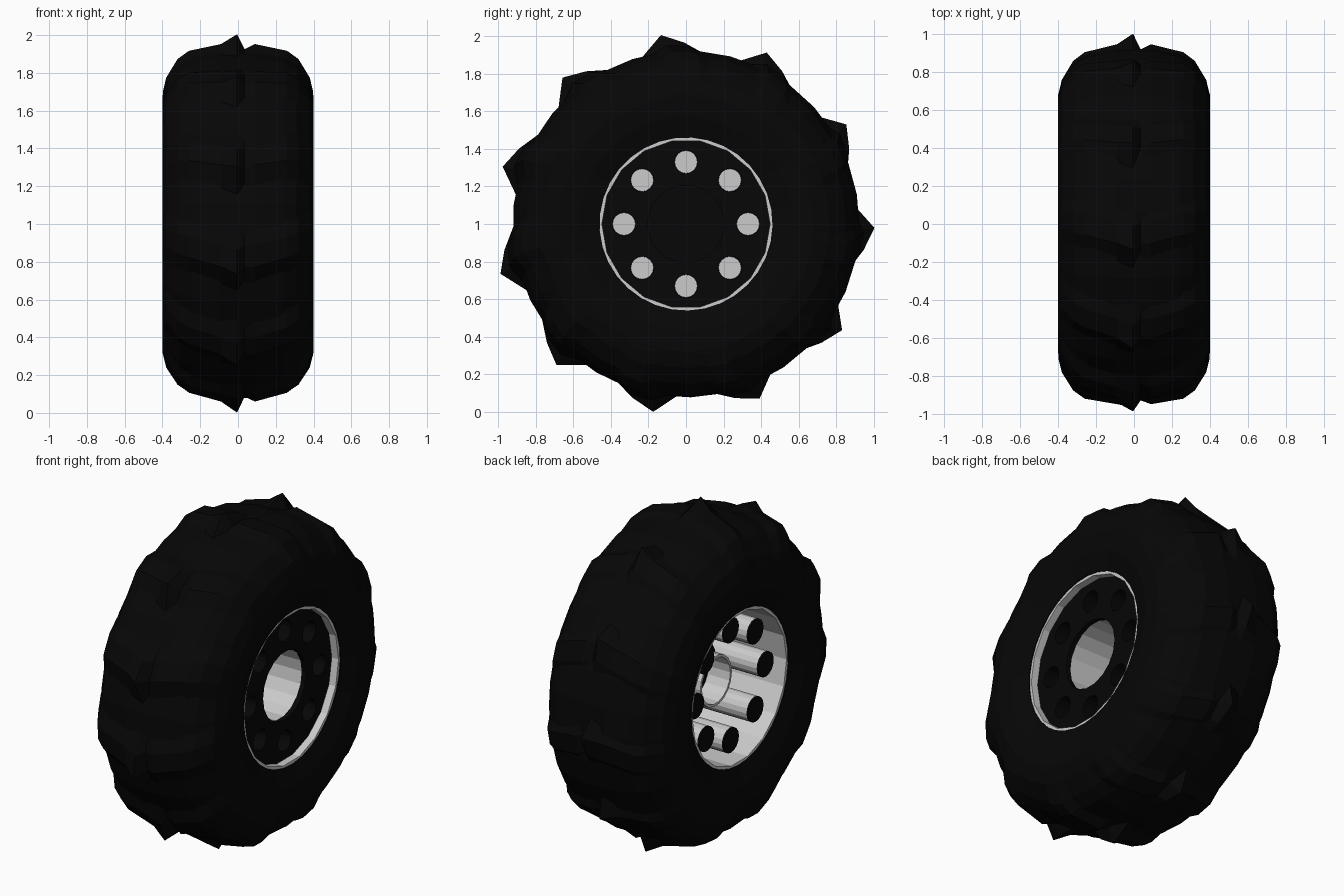
import bpy, bmesh
from math import sin, cos, radians, pi

if "Cube" in bpy.data.objects:
    bpy.data.objects.remove(bpy.data.objects["Cube"])

black = bpy.data.materials.new("black_rubber")
black.diffuse_color = (0.002, 0.002, 0.002, 1)
black.use_nodes = True
black.node_tree.nodes["Principled BSDF"].inputs["Base Color"].default_value = black.diffuse_color


def pt(x, r, deg):
    """Point on the wheel: axis along x at z = 1."""
    a = radians(deg)
    return (x, r * cos(a), 1 + r * sin(a))


def finish(bm, name, mat=None):
    bmesh.ops.recalc_face_normals(bm, faces=bm.faces[:])
    me = bpy.data.meshes.new(name)
    bm.to_mesh(me)
    bm.free()
    ob = bpy.data.objects.new(name, me)
    bpy.context.collection.objects.link(ob)
    if mat:
        me.materials.append(mat)
    return ob


def lathe(name, profile, n, mat=None, phase=0.0):
    """Spin a closed (x, radius) profile around the wheel axis."""
    bm = bmesh.new()
    rings = [[bm.verts.new(pt(x, r, phase + 360 * i / n)) for x, r in profile]
             for i in range(n)]
    m = len(profile)
    for i in range(n):
        a, b = rings[i], rings[(i + 1) % n]
        for j in range(m):
            k = (j + 1) % m
            bm.faces.new((a[j], a[k], b[k], b[j]))
    return finish(bm, name, mat)


def cylinders(name, radius, x0, x1, n=16, mat=None, caps=True):
    """Eight cylinders parallel to the axle on the bolt circle."""
    bm = bmesh.new()
    for k in range(8):
        _, cy, cz = pt(0, 0.33, 45 * k)
        ends = [[bm.verts.new((x, cy + radius * cos(2 * pi * i / n),
                               cz + radius * sin(2 * pi * i / n))) for i in range(n)]
                for x in (x0, x1)]
        for i in range(n):
            j = (i + 1) % n
            bm.faces.new((ends[0][i], ends[0][j], ends[1][j], ends[1][i]))
        if caps:
            bm.faces.new(ends[0])
            bm.faces.new(ends[1])
    return finish(bm, name, mat)


# Tyre carcass with rounded shoulders
half = [(0.36, 0.46), (0.395, 0.57), (0.40, 0.68), (0.375, 0.765),
        (0.31, 0.85), (0.24, 0.893), (0.10, 0.922)]
lathe("tyre", half + [(-x, r) for x, r in reversed(half)], 33, black, phase=97)

# Chevron tread: eleven bars running across both halves
# arm station: x, sweep angle, leading radius, trailing radius, base radius
arm = [(0.09, -1.5, 0.957, 0.945, 0.90), (0.26, -4, 0.918, 0.912, 0.86),
       (0.32, -5, 0.874, 0.868, 0.82), (0.38, -6, 0.775, 0.772, 0.75),
       (0.398, -6, 0.70, 0.70, 0.69)]
stations = ([(-s[0],) + s[1:] for s in reversed(arm)]
            + [(-0.005, 0, 1.012, 0.965, 0.91), (0.035, -1, 0.93, 0.926, 0.90)] + arm)
bm = bmesh.new()
for k in range(11):
    a0 = 97 + k * 360 / 11
    rows = [[bm.verts.new(pt(x, r, a0 + a + d)) for r, d in (
        (base, 7.5), (top, 0), (back, -7), (base, -14))]
        for x, a, top, back, base in stations]
    for p, q in zip(rows, rows[1:]):
        for j in range(4):
            i = (j + 1) % 4
            bm.faces.new((p[j], p[i], q[i], q[j]))
    bm.faces.new(rows[0])
    bm.faces.new(rows[-1])
finish(bm, "tread_bars", black).location.y = -0.01

# Rim barrel
lathe("rim_barrel", [(0.355, 0.475), (0.355, 0.447), (-0.355, 0.447), (-0.355, 0.475)], 18)

# Face plate with eight bolt-circle holes
plate = lathe("face_plate", [(0.31, 0.205), (0.31, 0.448), (0.28, 0.448), (0.28, 0.205)],
              18, black)
cutter = cylinders("hole_cutter", 0.063, 0.2, 0.4)
cutter.hide_render = True
mod = plate.modifiers.new("holes", 'BOOLEAN')
mod.object = cutter
mod.operation = 'DIFFERENCE'
mod.solver = 'EXACT'
bpy.context.view_layer.objects.active = plate
bpy.ops.object.modifier_apply(modifier="holes")
bpy.data.objects.remove(cutter)

# Tubes behind the holes: grey outside, dark liner, closed at the back
cylinders("spoke_tubes", 0.074, -0.29, 0.285, caps=False)
cylinders("tube_liners", 0.062, -0.28, 0.305, mat=black, caps=False)
cylinders("tube_floors", 0.061, -0.285, -0.275)
cylinders("tube_end_caps", 0.074, -0.30, -0.29, mat=black)

# Hub: open front sleeve, dark floor, smaller rear sleeve
lathe("hub_sleeve", [(0.30, 0.215), (0.30, 0.206), (-0.05, 0.206), (-0.05, 0.215)], 18)
lathe("hub_floor", [(-0.04, 0.001), (-0.04, 0.21), (-0.055, 0.21), (-0.055, 0.001)],
      18, black)
lathe("rear_hub_sleeve", [(-0.055, 0.15), (-0.055, 0.135), (-0.2, 0.135), (-0.2, 0.15)], 18)
